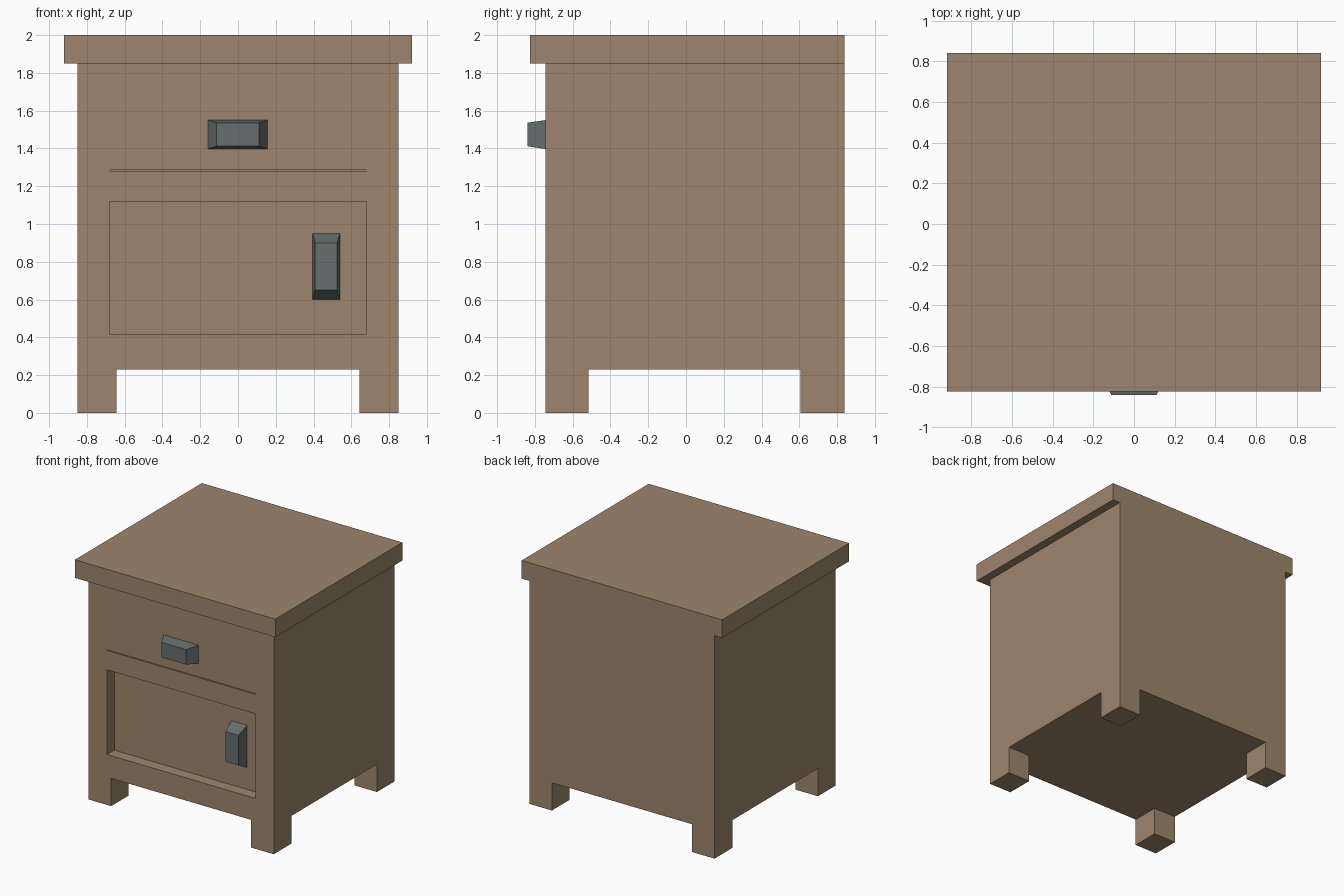
import bpy, bmesh

if "Cube" in bpy.data.objects:
    bpy.data.objects.remove(bpy.data.objects["Cube"])


def material(name, color):
    m = bpy.data.materials.new(name)
    m.diffuse_color = (*color, 1)
    m.use_nodes = True
    m.node_tree.nodes["Principled BSDF"].inputs["Base Color"].default_value = m.diffuse_color
    return m


WOOD = material("wood", (0.34, 0.235, 0.15))
METAL = material("metal", (0.13, 0.16, 0.155))


def frustum(name, back, front, y0, y1, mat):
    """Solid between two (x0, x1, z0, z1) rectangles lying at y0 and y1."""
    bm = bmesh.new()
    loops = []
    for (x0, x1, z0, z1), y in ((back, y0), (front, y1)):
        loops.append([bm.verts.new((x, y, z)) for x, z in
                      ((x0, z0), (x1, z0), (x1, z1), (x0, z1))])
    a, b = loops
    bm.faces.new(a)
    bm.faces.new(b)
    for i in range(4):
        j = (i + 1) % 4
        bm.faces.new((a[i], a[j], b[j], b[i]))
    bmesh.ops.recalc_face_normals(bm, faces=bm.faces)
    me = bpy.data.meshes.new(name)
    bm.to_mesh(me)
    bm.free()
    me.materials.append(mat)
    ob = bpy.data.objects.new(name, me)
    bpy.context.collection.objects.link(ob)
    return ob


def box(name, x0, x1, y0, y1, z0, z1, mat=WOOD):
    rect = (x0, x1, z0, z1)
    return frustum(name, rect, rect, y0, y1, mat)


def cut(ob, *bounds):
    """Remove a box-shaped volume from an object."""
    cutter = box("cutter", *bounds)
    cutter.hide_render = True
    mod = ob.modifiers.new("cut", 'BOOLEAN')
    mod.operation = 'DIFFERENCE'
    mod.solver = 'EXACT'
    mod.object = cutter
    bpy.context.view_layer.objects.active = ob
    bpy.ops.object.modifier_apply(modifier=mod.name)
    bpy.data.objects.remove(cutter)


FRONT, BACK, RECESS = -0.745, 0.84, -0.65

# Cabinet with four corner feet left by the two undercuts
cabinet = box("cabinet", -0.85, 0.85, FRONT, BACK, 0, 1.85)
cut(cabinet, -0.643, 0.643, -1, 1, -0.2, 0.23)
cut(cabinet, -1, 1, -0.515, 0.607, -0.2, 0.23)

# Recessed door and the thin gap under the drawer
cut(cabinet, -0.68, 0.68, -1, RECESS, 0.418, 1.12)
cut(cabinet, -0.68, 0.68, -1, RECESS, 1.281, 1.287)

# Overhanging top, flush at the back
box("top_board", -0.92, 0.92, -0.825, BACK, 1.85, 2.0)

# Tapered handles
frustum("drawer_handle", (-0.16, 0.157, 1.397, 1.55),
        (-0.113, 0.111, 1.412, 1.536), FRONT, -0.84, METAL)
frustum("door_handle", (0.395, 0.54, 0.60, 0.95),
        (0.408, 0.525, 0.65, 0.90), RECESS, -0.745, METAL)
